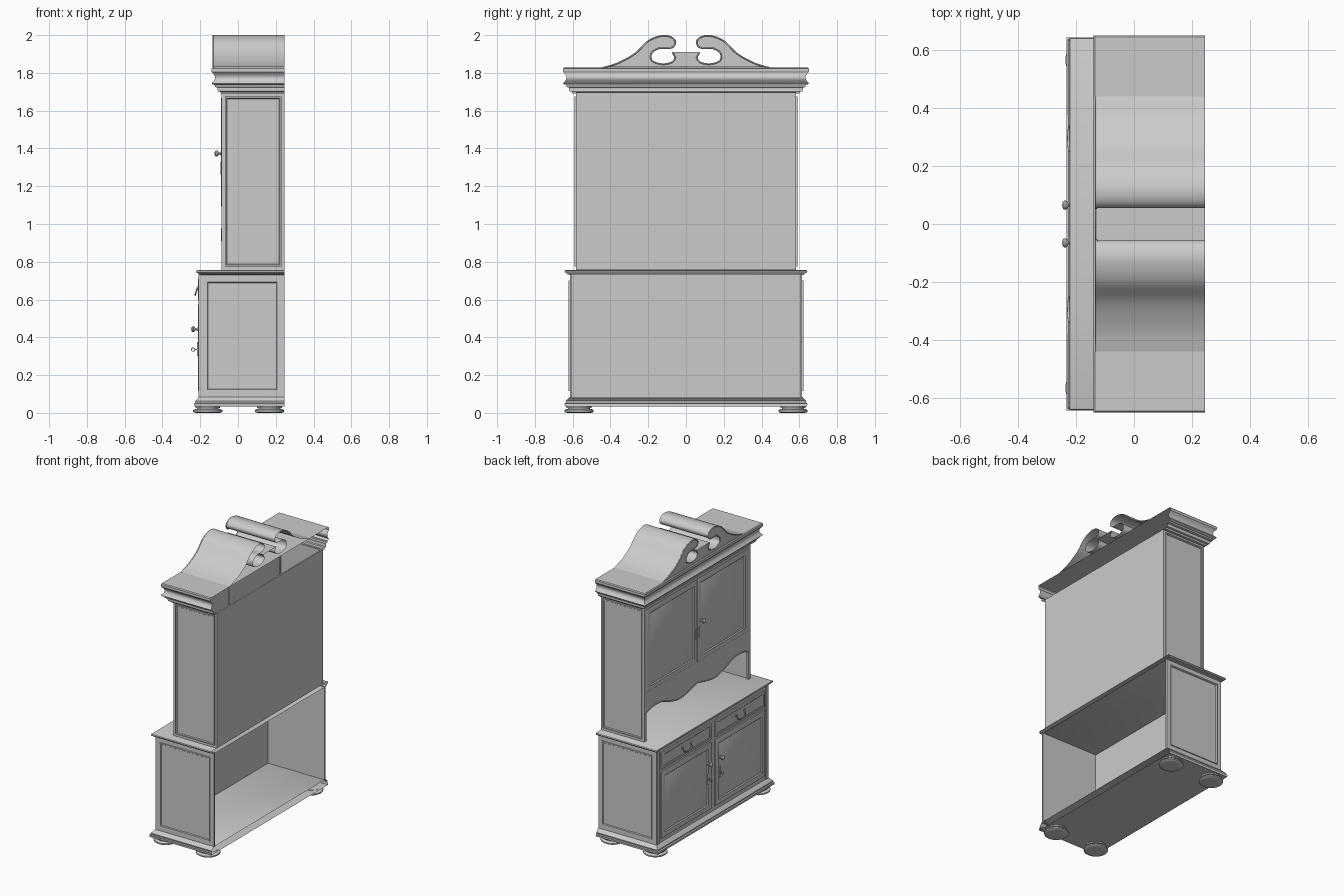
import bpy, bmesh, math
from mathutils import Vector, Matrix

if "Cube" in bpy.data.objects:
    bpy.data.objects.remove(bpy.data.objects["Cube"])

BACK = 0.245


def finish(name, bm, fix=True):
    if fix:
        bmesh.ops.recalc_face_normals(bm, faces=bm.faces)
    me = bpy.data.meshes.new(name)
    bm.to_mesh(me)
    bm.free()
    ob = bpy.data.objects.new(name, me)
    bpy.context.collection.objects.link(ob)
    return ob


def box(name, lo, hi, face=None, insets=()):
    """Box between two corners; insets are (thickness, depth) steps on one face."""
    lo, hi = Vector(map(min, lo, hi)), Vector(map(max, lo, hi))
    bm = bmesh.new()
    bmesh.ops.create_cube(bm, size=1)
    for v in bm.verts:
        v.co = Vector(((lo[i] + hi[i]) / 2 + v.co[i] * (hi[i] - lo[i]) for i in range(3)))
    if face:
        bm.normal_update()
        f = max(bm.faces, key=lambda f: f.normal.dot(Vector(face)))
        for t, d in insets:
            bmesh.ops.inset_region(bm, faces=[f], thickness=t, depth=d, use_even_offset=True)
    return finish(name, bm, False)


def moulding(name, profile, xf, yh, bottom=False, top=False):
    """Mitred profile (offset, z) run round both sides and the front."""
    bm = bmesh.new()
    rows = [[bm.verts.new(p) for p in ((BACK, -yh - o, z), (xf - o, -yh - o, z),
                                       (xf - o, yh + o, z), (BACK, yh + o, z))]
            for o, z in profile]
    for a, b in zip(rows, rows[1:]):
        for i in range(3):
            bm.faces.new((a[i], b[i], b[i + 1], a[i + 1]))
    if bottom:
        bm.faces.new(rows[0])
    if top:
        bm.faces.new(rows[-1][::-1])
    return finish(name, bm, False)


def lathe(name, profile, loc, axis='Z', n=28):
    """Profile (radius, height) turned about z, or about -x for front hardware."""
    bm = bmesh.new()
    rows = [[bm.verts.new((r * math.cos(2 * math.pi * k / n), r * math.sin(2 * math.pi * k / n), h))
             for k in range(n)] for r, h in profile]
    for a, b in zip(rows, rows[1:]):
        for k in range(n):
            bm.faces.new((a[k], a[(k + 1) % n], b[(k + 1) % n], b[k]))
    bmesh.ops.remove_doubles(bm, verts=bm.verts, dist=1e-6)
    if axis == 'X':
        bm.transform(Matrix.Rotation(-math.pi / 2, 4, 'Y'))
    bm.transform(Matrix.Translation(loc))
    return finish(name, bm)


def spline(pts, steps=6):
    """Catmull-Rom points through a 2D path."""
    p = [Vector(q) for q in pts]
    p = [2 * p[0] - p[1]] + p + [2 * p[-1] - p[-2]]
    out = []
    for a, b, c, d in zip(p, p[1:], p[2:], p[3:]):
        for i in range(steps):
            t = i / steps
            out.append(0.5 * (2 * b + (c - a) * t + (2 * a - 5 * b + 4 * c - d) * t * t
                              + (3 * b - a - 3 * c + d) * t ** 3))
    return out + [p[-2]]


def tube(name, pts, r, cyclic=False):
    cu = bpy.data.curves.new(name, 'CURVE')
    cu.dimensions = '3D'
    cu.bevel_depth = r
    cu.bevel_resolution = 2
    cu.use_fill_caps = True
    sp = cu.splines.new('POLY')
    sp.points.add(len(pts) - 1)
    for q, c in zip(sp.points, pts):
        q.co = (*c, 1)
    sp.use_cyclic_u = cyclic
    ob = bpy.data.objects.new(name, cu)
    bpy.context.collection.objects.link(ob)


# Lower cabinet shell, open at the back
box("lower_front", (-0.203, -0.615, 0.08), (-0.19, 0.615, 0.735))
moulding("base_moulding", [(0.026, 0.035), (0.028, 0.05), (0.02, 0.053), (0.022, 0.062),
                           (0.012, 0.072), (0.004, 0.082), (0, 0.084)], -0.205, 0.615, True, True)
moulding("counter_top", [(0, 0.73), (0.012, 0.734), (0.014, 0.738), (0.023, 0.741), (0.027, 0.747),
                         (0.025, 0.754), (0.019, 0.757)], -0.195, 0.615, True, True)

# Upper carcass with back panel, shelf and rails
box("upper_back", (0.235, -0.583, 0.757), (BACK, 0.583, 1.695))
box("upper_shelf", (-0.072, -0.572, 1.075), (0.235, 0.572, 1.09))
box("upper_top_rail", (-0.085, -0.583, 1.665), (-0.07, 0.583, 1.7))

# Cornice
cove = [(0.067 - 0.018 * math.sin(math.pi * i / 8), 1.745 + 0.06 * i / 8) for i in range(9)]
moulding("cornice", [(0, 1.69), (0.018, 1.69), (0.022, 1.7), (0.034, 1.702), (0.038, 1.715),
                     (0.036, 1.722), (0.05, 1.725), (0.05, 1.736), (0.06, 1.738)] + cove
         + [(0.067, 1.822), (0.062, 1.828)], -0.072, 0.583, False, True)

# Swan neck pediment: front face plus deep outline, open behind
arm = spline([(-0.44, 1.83), (-0.36, 1.855), (-0.27, 1.905), (-0.2, 1.972), (-0.13, 1.999),
              (-0.08, 1.993), (-0.056, 1.967), (-0.068, 1.94), (-0.1, 1.933), (-0.145, 1.932),
              (-0.182, 1.908), (-0.18, 1.868), (-0.13, 1.85), (-0.08, 1.857), (-0.058, 1.882),
              (-0.072, 1.91)])
outline = arm + [Vector((-p.x, p.y)) for p in reversed(arm)]
bm = bmesh.new()
fr = [bm.verts.new((-0.131, p.x, p.y)) for p in outline]
bk = [bm.verts.new((BACK, p.x, p.y)) for p in outline]
bm.faces.new(fr[::-1])
for i in range(len(fr) - 1):
    bm.faces.new((fr[i], fr[i + 1], bk[i + 1], bk[i]))
finish("pediment", bm)
tube("pediment_bead", [(-0.13, p.x, p.y - 0.003) for p in outline], 0.004)

# Scalloped apron under the upper doors
edge = spline([(-0.572, 0.945), (-0.5, 0.965), (-0.4, 0.965), (-0.3, 0.93), (-0.2, 0.908),
               (-0.1, 0.92), (0, 0.945)])
edge += [Vector((-p.x, p.y)) for p in reversed(edge[:-1])]
bm = bmesh.new()
f = bm.faces.new([bm.verts.new((-0.085, p.x, p.y)) for p in edge]
                 + [bm.verts.new((-0.085, y, 1.09)) for y in (0.572, -0.572)])
ext = bmesh.ops.extrude_face_region(bm, geom=[f], use_keep_orig=True)
for v in ext["geom"]:
    if isinstance(v, bmesh.types.BMVert):
        v.co.x += 0.014
finish("apron", bm)
tube("apron_bead", [(-0.086, p.x, p.y + 0.004) for p in edge], 0.004)

# Profiles of the turned parts
foot = [(0, 0), (0.05, 0), (0.07, 0.001), (0.077, 0.006), (0.077, 0.014), (0.07, 0.019),
        (0.058, 0.021), (0.058, 0.025), (0.066, 0.027), (0.066, 0.036), (0, 0.036)]
knob = [(0, 0), (0.011, 0), (0.01, 0.004), (0.005, 0.007), (0.005, 0.013), (0.012, 0.017),
        (0.016, 0.023), (0.015, 0.03), (0.009, 0.035), (0, 0.036)]
plate = [(0, 0), (0.01, 0), (0.009, 0.003), (0, 0.004)]
door_steps = ((0.004, 0.002), (0.03, 0), (0.006, -0.006), (0.004, 0.002))

for s, side in ((-1, "right"), (1, "left")):
    # Side walls and their raised frames
    box(f"lower_side_{side}", (-0.203, s * 0.603, 0.08), (BACK, s * 0.615, 0.735))
    box(f"lower_side_panel_{side}", (-0.17, s * 0.612, 0.115), (0.215, s * 0.622, 0.70),
        (0, s, 0), ((0.008, 0), (0.004, -0.006)))
    box(f"upper_side_{side}", (-0.085, s * 0.571, 0.757), (BACK, s * 0.583, 1.695))
    box(f"upper_side_panel_{side}", (-0.07, s * 0.58, 0.775), (0.23, s * 0.591, 1.675),
        (0, s, 0), ((0.008, 0), (0.004, -0.006)))
    box(f"upper_stile_{side}", (-0.087, s * 0.56, 0.757), (-0.07, s * 0.583, 1.69))

    # Doors and drawers
    box(f"upper_door_{side}", (-0.088, s * 0.002, 1.092), (-0.072, s * 0.558, 1.668),
        (-1, 0, 0), door_steps)
    box(f"lower_door_{side}", (-0.211, s * 0.022, 0.115), (-0.2, s * 0.57, 0.575),
        (-1, 0, 0), door_steps)
    box(f"drawer_{side}", (-0.211, s * 0.022, 0.595), (-0.2, s * 0.57, 0.71),
        (-1, 0, 0), ((0.004, 0.002), (0.012, 0), (0.004, -0.003)))
    box(f"corner_post_{side}", (-0.208, s * 0.582, 0.085), (-0.2, s * 0.61, 0.732))

    # Feet
    for x, end in ((-0.16, "front"), (0.167, "back")):
        lathe(f"foot_{end}_{side}", foot, (x, s * 0.566, 0))

    # Lower knobs, key plates and keys
    y = s * 0.065
    lathe(f"lower_knob_{side}", knob, (-0.212, y, 0.443), 'X')
    box(f"key_plate_{side}", (-0.216, y - 0.008, 0.3), (-0.205, y + 0.008, 0.375))
    tube(f"key_stem_{side}", [(-0.21, y, 0.335), (-0.23, y, 0.335)], 0.003)
    tube(f"key_bow_{side}", [(-0.238 + 0.009 * math.cos(a * math.pi / 8), y,
                              0.335 + 0.009 * math.sin(a * math.pi / 8)) for a in range(16)],
         0.002, True)

    # Bail handles on the drawers
    for d in (-0.045, 0.045):
        lathe(f"handle_rose_{side}", plate, (-0.211, s * 0.295 + d, 0.66), 'X', 16)
    bail = spline([(-0.055, 0.665), (-0.045, 0.66), (-0.04, 0.635), (-0.015, 0.625), (0.015, 0.625),
                   (0.04, 0.635), (0.045, 0.66), (0.055, 0.665)], 4)
    tube(f"drawer_handle_{side}", [(-0.214 - 0.3 * (0.665 - p.y), s * 0.295 + p.x, p.y)
                                   for p in bail], 0.004)

# Upper knob and key plate
lathe("upper_knob", knob, (-0.088, -0.035, 1.373), 'X')
for y in (-0.02, 0.02):
    box("upper_key_plate", (-0.093, y - 0.007, 1.26), (-0.086, y + 0.007, 1.33))

# Smooth shading with sharp edges kept
for ob in bpy.context.collection.objects:
    if ob.type == 'MESH':
        ob.select_set(True)
        bpy.context.view_layer.objects.active = ob
bpy.ops.object.shade_smooth_by_angle(angle=math.radians(35))
